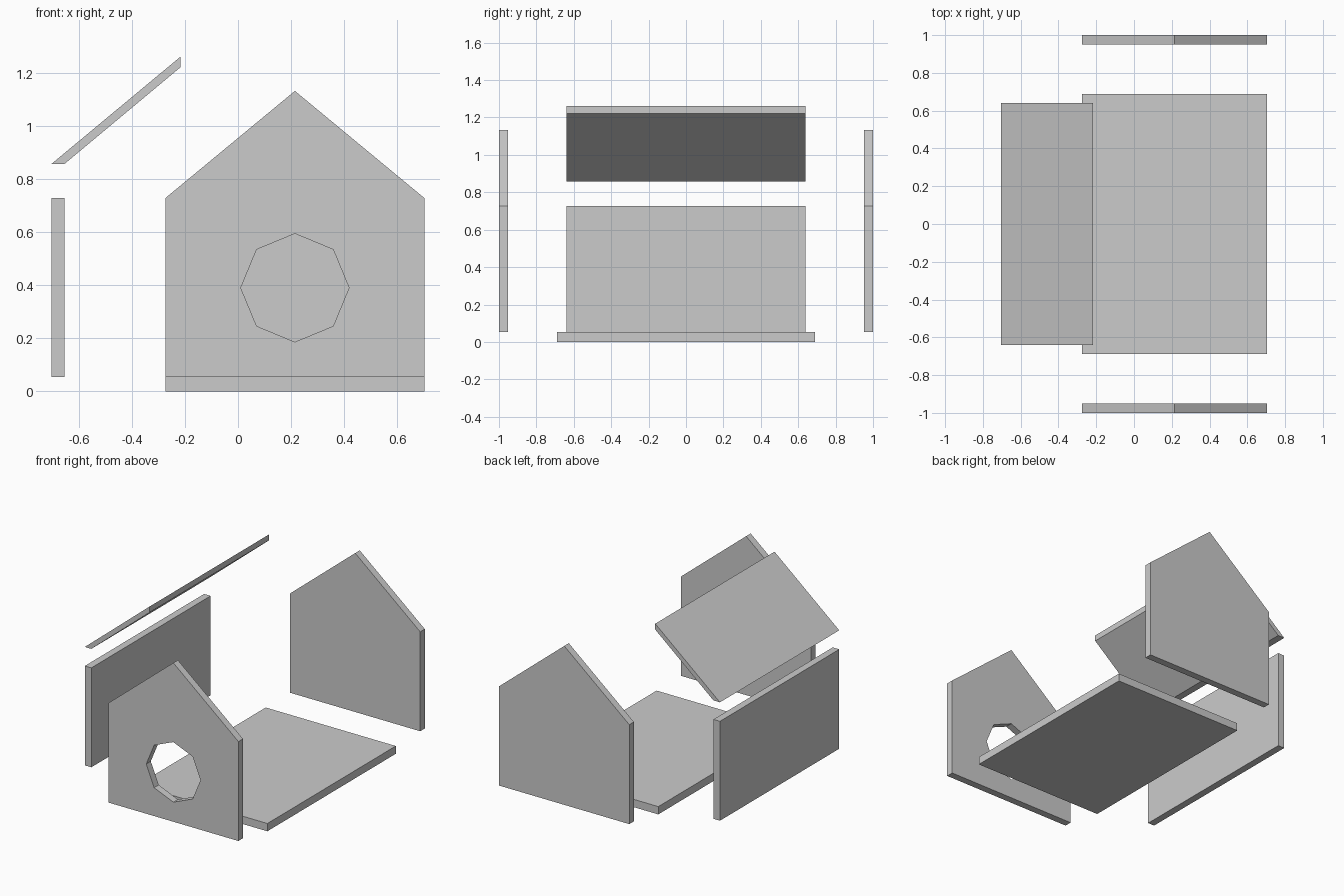
import bpy, bmesh
from math import cos, sin, pi

if "Cube" in bpy.data.objects:
    bpy.data.objects.remove(bpy.data.objects["Cube"])

T = 0.049            # board thickness
X0, X1 = -0.274, 0.703
XC = (X0 + X1) / 2
FLOOR_TOP, EAVE, APEX = 0.053, 0.728, 1.132


def board(name, outline, y0, y1, hole=None):
    """Extrude an (x, z) outline, with an optional hole, from y0 to y1."""
    bm = bmesh.new()
    edges = []
    for loop in filter(None, (outline, hole)):
        vs = [bm.verts.new((x, y0, z)) for x, z in loop]
        edges += [bm.edges.new((vs[i - 1], vs[i])) for i in range(len(vs))]
    bmesh.ops.triangle_fill(bm, edges=edges, use_beauty=True)
    ext = bmesh.ops.extrude_face_region(bm, geom=bm.faces[:])
    moved = [g for g in ext["geom"] if isinstance(g, bmesh.types.BMVert)]
    bmesh.ops.translate(bm, verts=moved, vec=(0, y1 - y0, 0))
    bmesh.ops.recalc_face_normals(bm, faces=bm.faces[:])
    mesh = bpy.data.meshes.new(name)
    bm.to_mesh(mesh)
    bm.free()
    obj = bpy.data.objects.new(name, mesh)
    bpy.context.collection.objects.link(obj)
    return obj


def rect(x0, x1, z0, z1):
    return [(x0, z0), (x1, z0), (x1, z1), (x0, z1)]


# Gable panels, the front one with an octagonal entrance
gable = [(X0, FLOOR_TOP), (X1, FLOOR_TOP), (X1, EAVE), (XC, APEX), (X0, EAVE)]
entrance = [(XC + 0.204 * cos(i * pi / 4), 0.39 + 0.204 * sin(i * pi / 4))
            for i in range(8)]
board("front_panel", gable, -1, -1 + T, entrance)
board("back_panel", gable, 1 - T, 1)

# Floor, side wall and sloping roof board
board("floor", rect(X0, X1, 0, FLOOR_TOP), -0.689, 0.689)
board("side_wall", rect(-0.703, -0.703 + T, FLOOR_TOP, EAVE), -0.64, 0.64)
roof = [(-0.703, 0.857), (-0.703 + T, 0.857), (-0.217, 1.221), (-0.217, 1.261)]
board("roof_board", roof, -0.64, 0.64)
